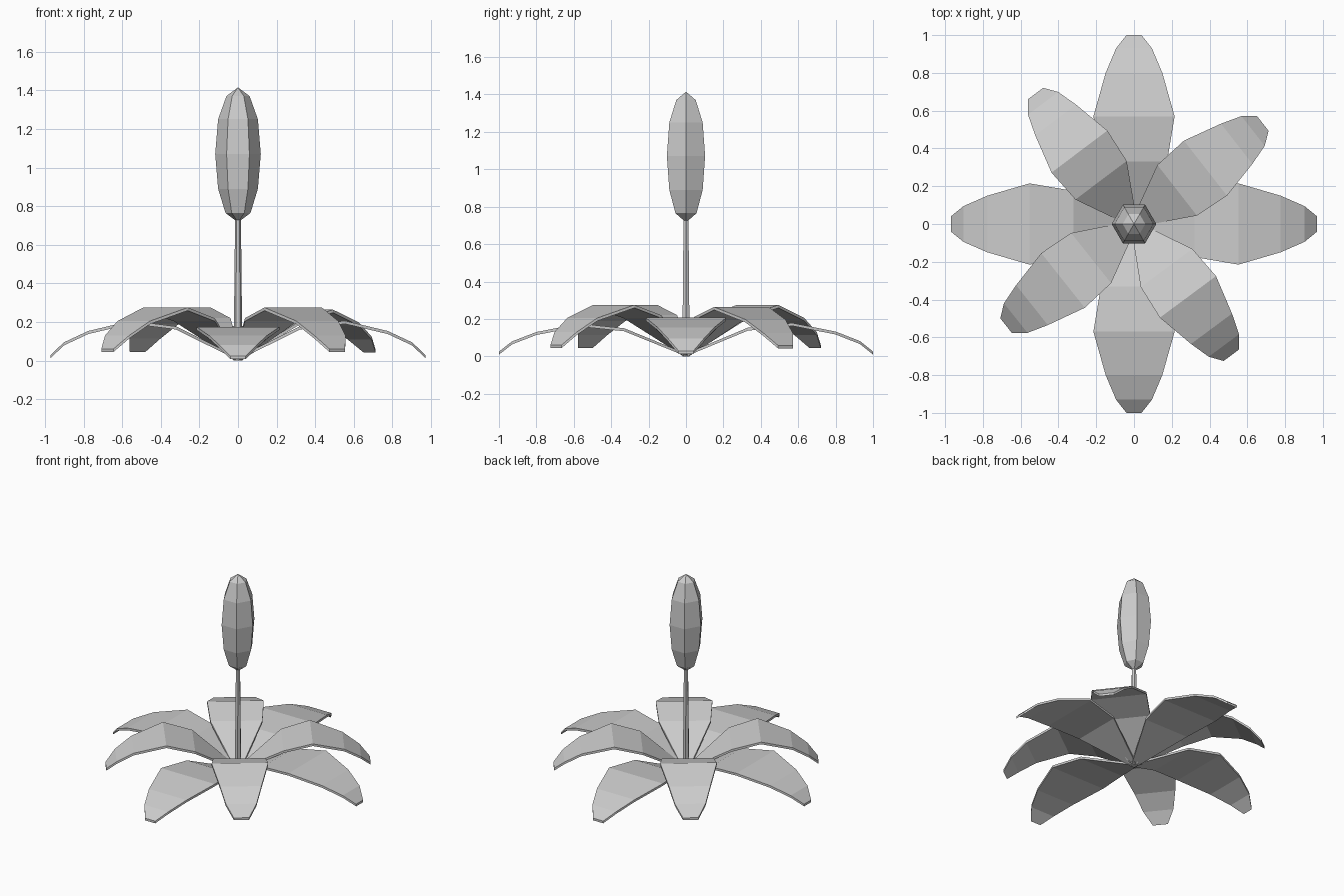
import bpy
import bmesh
from math import cos, sin, pi, radians
from mathutils import Matrix

cube = bpy.data.objects.get("Cube")
if cube:
    bpy.data.objects.remove(cube, do_unlink=True)

grey = bpy.data.materials.new("plain_grey")
grey.use_nodes = True
colour = (0.6, 0.6, 0.6, 1)
grey.diffuse_color = colour
grey.node_tree.nodes["Principled BSDF"].inputs["Base Color"].default_value = colour


def finish(bm, name):
    bmesh.ops.recalc_face_normals(bm, faces=bm.faces)
    mesh = bpy.data.meshes.new(name)
    bm.to_mesh(mesh)
    bm.free()
    mesh.materials.append(grey)
    obj = bpy.data.objects.new(name, mesh)
    bpy.context.collection.objects.link(obj)
    return obj


def leaf(name, angle, sections, reach=1.0, lift=1.0, thick=0.016):
    """Closed strip through sections of (distance, height, half width)."""
    bm = bmesh.new()
    rings = []
    for r, z, w in sections:
        r, z = r * reach, z * lift
        low = max(z - thick, 0)
        corners = ((w, z), (-w, z), (-w, low), (w, low))
        rings.append([bm.verts.new((r, y, h)) for y, h in corners])
    for a, b in zip(rings, rings[1:]):
        for i in range(4):
            j = (i + 1) % 4
            bm.faces.new((a[i], a[j], b[j], b[i]))
    bm.faces.new(rings[0])
    bm.faces.new(rings[-1])
    bm.transform(Matrix.Rotation(radians(angle), 4, 'Z'))
    return finish(bm, name)


def lathe(name, profile, sides=6):
    """Faceted solid through (radius, height) rings, capped at both ends."""
    bm = bmesh.new()
    rings = [[bm.verts.new((r * cos(2 * pi * i / sides), r * sin(2 * pi * i / sides), z))
              for i in range(sides)] for r, z in profile]
    for a, b in zip(rings, rings[1:]):
        for i in range(sides):
            j = (i + 1) % sides
            bm.faces.new((a[i], a[j], b[j], b[i]))
    bm.faces.new(rings[0])
    bm.faces.new(rings[-1])
    bmesh.ops.remove_doubles(bm, verts=bm.verts, dist=0.0005)
    return finish(bm, name)


# Long, low leaves on the axes
low_leaf = [(0, 0.015, 0.02), (0.33, 0.15, 0.175), (0.57, 0.175, 0.215),
            (0.8, 0.13, 0.15), (0.93, 0.08, 0.095), (1.0, 0.025, 0.04)]
for name, angle, reach, lift in (("left", 0, 0.97, 1.18), ("back", 90, 1, 1.02),
                                 ("right", 180, 0.97, 1.18), ("front", 270, 1, 1)):
    leaf(name + "_low_leaf", angle, low_leaf, reach, lift)

# Shorter, strongly arched leaves between them
arched_leaf = [(0, 0.015, 0.02), (0.29, 0.22, 0.17), (0.48, 0.275, 0.185),
               (0.69, 0.205, 0.135), (0.80, 0.13, 0.10), (0.865, 0.06, 0.05)]
for name, angle, lift in (("back_left", 38, 0.96), ("back_right", 127, 1),
                          ("front_right", 218.5, 1), ("front_left", 306.5, 1)):
    leaf(name + "_arched_leaf", angle, arched_leaf, lift=lift)

# Stem and hexagonal bud
lathe("stem", [(0.023, 0), (0.015, 0.75)])
lathe("bud", [(0.012, 0.725), (0.065, 0.765), (0.103, 0.89), (0.118, 1.07),
              (0.103, 1.25), (0.06, 1.37), (0.0001, 1.415)])
